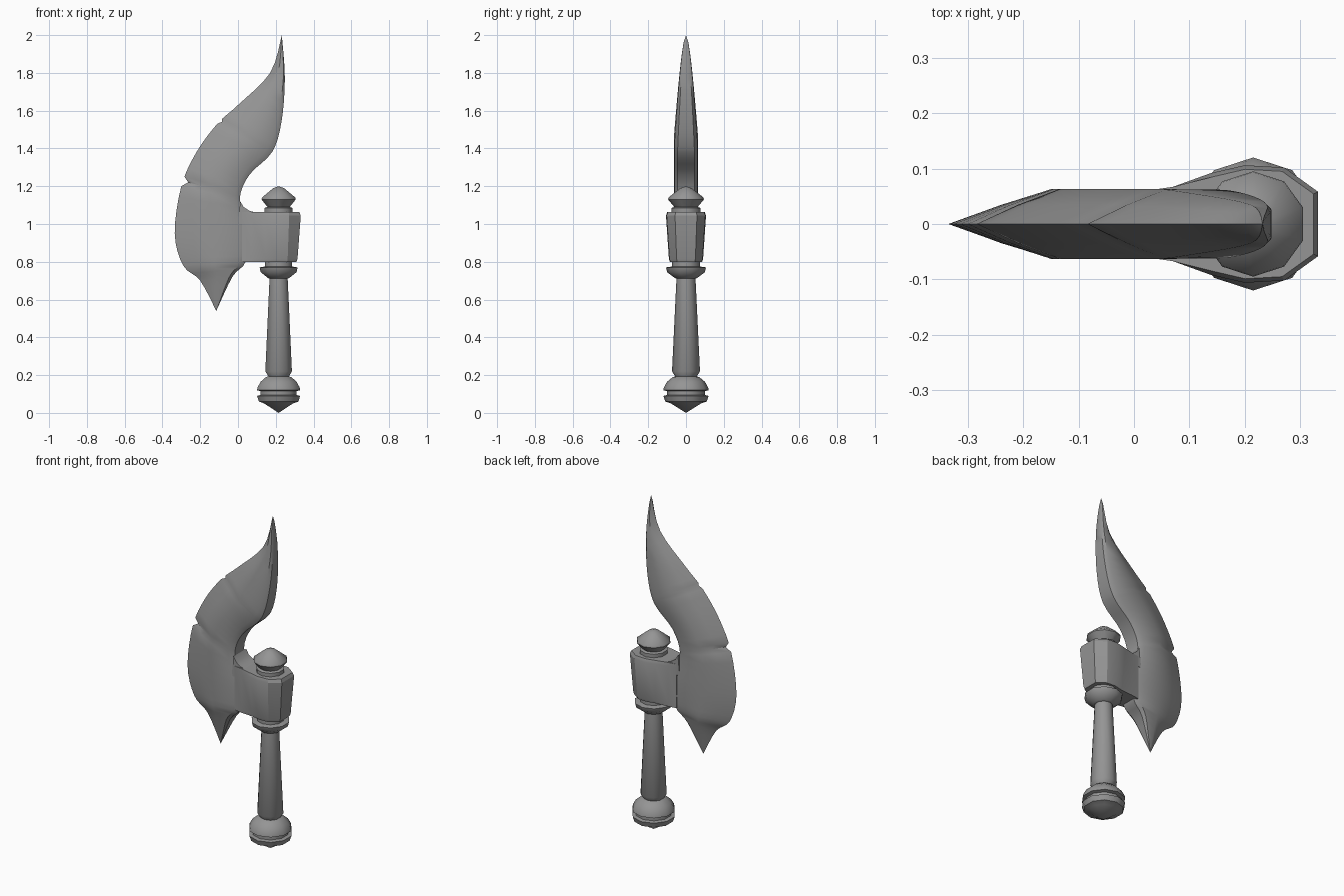
import bpy, bmesh, math
from mathutils import Vector

if "Cube" in bpy.data.objects:
    bpy.data.objects.remove(bpy.data.objects["Cube"], do_unlink=True)

steel = bpy.data.materials.new("grey_steel")
steel.use_nodes = True
GREY = (.3, .3, .3, 1)
steel.diffuse_color = GREY
steel.node_tree.nodes["Principled BSDF"].inputs["Base Color"].default_value = GREY

AXIS_X = .215
BLADE_HALF = .063


def finish(name, bm, smooth_angle):
    """Clean the mesh, make it an object and shade it."""
    bmesh.ops.remove_doubles(bm, verts=bm.verts[:], dist=.0005)
    bmesh.ops.recalc_face_normals(bm, faces=bm.faces[:])
    mesh = bpy.data.meshes.new(name)
    bm.to_mesh(mesh)
    bm.free()
    mesh.materials.append(steel)
    obj = bpy.data.objects.new(name, mesh)
    bpy.context.collection.objects.link(obj)
    bpy.ops.object.select_all(action='DESELECT')
    obj.select_set(True)
    bpy.context.view_layer.objects.active = obj
    bpy.ops.object.shade_smooth_by_angle(angle=math.radians(smooth_angle))


def loft(name, rings, smooth_angle=40):
    """Skin a stack of equal closed rings and cap both ends."""
    bm = bmesh.new()
    rows = [[bm.verts.new(point) for point in ring] for ring in rings]
    count = len(rows[0])
    for lower, upper in zip(rows, rows[1:]):
        for i in range(count):
            j = (i + 1) % count
            bm.faces.new((lower[i], lower[j], upper[j], upper[i]))
    bm.faces.new(rows[0])
    bm.faces.new(rows[-1])
    finish(name, bm, smooth_angle)


def turned(name, profile, sides=10):
    """Lathe a (radius, z) profile about the handle axis."""
    step = math.tau / sides
    loft(name, [[(AXIS_X + radius * math.sin(i * step), radius * math.cos(i * step), z)
                 for i in range(sides)] for radius, z in profile])


def spline(points, u):
    """Catmull-Rom curve that passes point number n at u = n."""
    last = len(points) - 1
    n = min(int(u), last - 1)
    f = u - n
    before, start, end, after = (Vector(points[max(0, min(last, k))])
                                 for k in range(n - 1, n + 3))
    pull_in, pull_out = (end - before) / 2, (after - start) / 2
    ease = f * f * (3 - 2 * f)
    return (start.lerp(end, ease) + pull_in * f * (1 - f) ** 2
            - pull_out * f * f * (1 - f))


# Turned grip parts
turned("pommel_base", [(0, 0), (.08, .05), (.11, .06), (.12, .09), (.1, .095)])
turned("pommel", [(.1, .09), (.1, .115), (.12, .12), (.117, .135), (.1, .165),
                  (.07, .19), (.05, .195)])
turned("handle", [(.052, .185), (.074, .22), (.05, .72)])
turned("lower_ring", [(.05, .71), (.06, .715), (.1, .745), (.106, .77), (.075, .775),
                      (.075, .82)])
turned("top_cap", [(.078, 1.03), (.078, 1.085), (.062, 1.09), (.095, 1.13),
                   (.093, 1.14), (.03, 1.19), (0, 1.2)])

# Faceted collar: the blade end stays put, the socket narrows downwards
collar_side = [(.02, .06), (.07, .067), (.14, .09), (.2, .104), (.27, .1), (.33, .057)]
collar_outline = collar_side + [(x, -y) for x, y in reversed(collar_side)]


def collar_ring(z, scale):
    return [(AXIS_X + (x - AXIS_X) * scale, y * scale, z) if x > .1 else (x, y, z)
            for x, y in collar_outline]


loft("collar", [collar_ring(z, scale) for z, scale in
                [(.8, .82), (.815, .87), (1.045, 1.02), (1.064, .95)]], smooth_angle=25)

# Blade: cutting edge and back as matching curves in x and z
cutting_edge = [(-.115, .54), (-.2, .7), (-.29, .78), (-.335, .95), (-.3, 1.2),
                (-.22, 1.38), (-.11, 1.53), (0, 1.63), (.17, 1.8), (.232, 2)]
back_edge = [(-.115, .54), (-.03, .72), (.04, .8), (.05, .95), (.01, 1.13),
             (.06, 1.26), (.18, 1.38), (.23, 1.54), (.248, 1.77), (.232, 2)]

# Half of the cross-section: place across the blade, share of the thickness
blade_side = [(.25, .55), (.5, 1), (.9, .98), (1, .7)]
section = [(0, 0)] + blade_side + [(u, -v) for u, v in reversed(blade_side)]

# Two small nicks in the cutting edge: place along it, depth
nicks = {4.1: .03, 6.1: .015}
stations = sorted([i / 4 for i in range(4 * len(cutting_edge) - 3)] + list(nicks))


def blade_ring(station):
    edge = spline(cutting_edge, station)
    back = spline(back_edge, station)
    edge.x += nicks.get(station, 0)
    lower_taper = max(0, back.y - back_edge[0][1]) * 4
    upper_taper = (max(0, 2 - back.y) / .6) ** .6
    half = BLADE_HALF * min(1, lower_taper, upper_taper)
    ring = []
    for across, share in section:
        point = edge.lerp(back, across)
        ring.append((point.x, half * share, point.y))
    return ring


loft("blade", [blade_ring(station) for station in stations], smooth_angle=35)

# Fillet where the blade's back sweeps into the collar
fillet = [(0, 1), (.012, 1.12), (.03, 1.09), (.06, 1.07), (.1, 1.06), (.1, 1)]
loft("collar_fillet", [[(x, side * .06, z) for x, z in fillet] for side in (-1, 1)])
